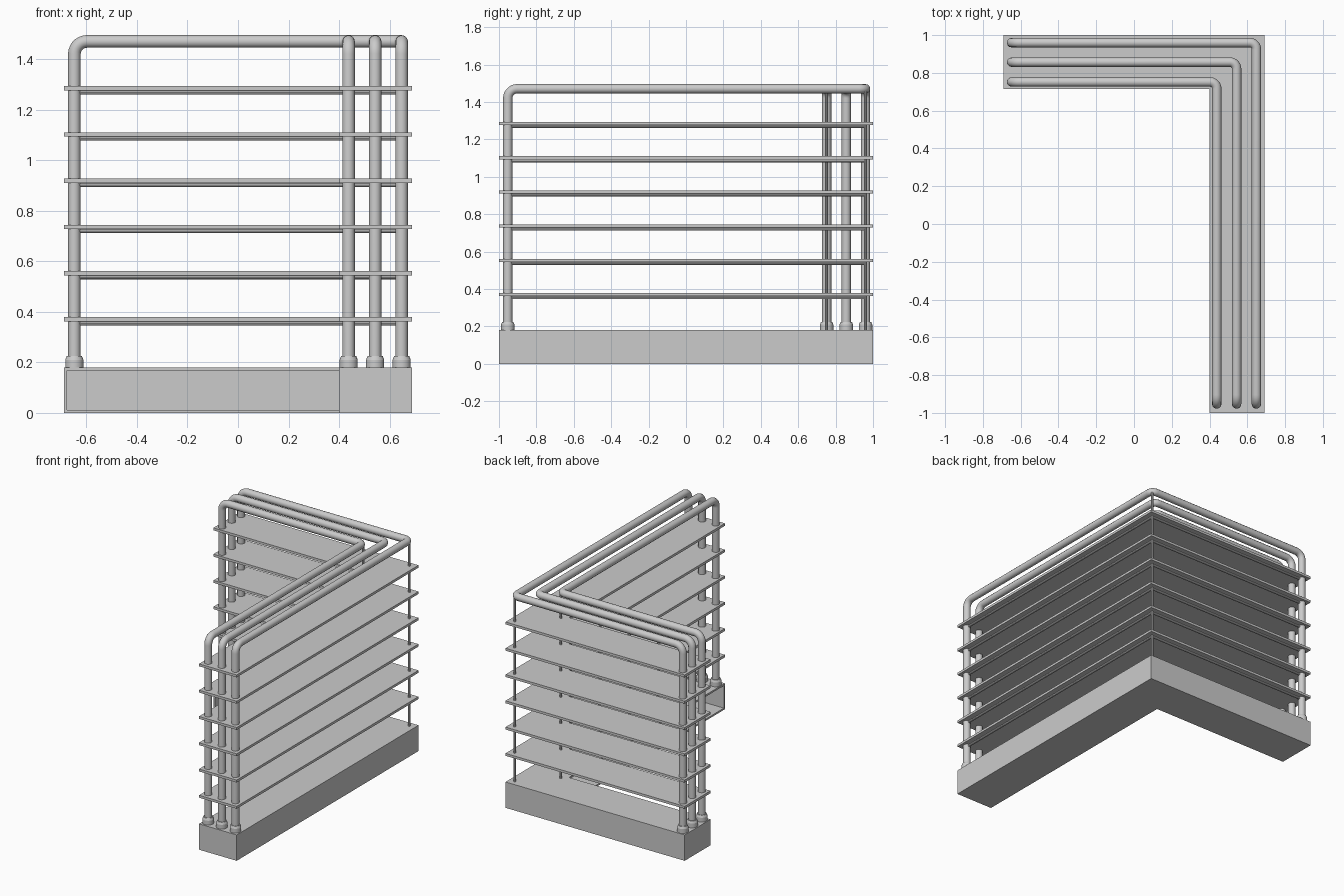
import bpy, bmesh, math
from mathutils import Vector

if "Cube" in bpy.data.objects:
    bpy.data.objects.remove(bpy.data.objects["Cube"])

# L-shaped footprint shared by base and shelves
L = [(-0.69, 1), (-0.69, 0.715), (0.40, 0.715), (0.40, -1), (0.69, -1), (0.69, 1)]
# (x, y) of each pipe's corner, outer to inner
CORNERS = [(0.648, 0.96), (0.543, 0.857), (0.438, 0.752)]
END_X, END_Y = -0.648, -0.953
TOP, BASE, R = 1.471, 0.18, 0.025


def finish(name, bm):
    bmesh.ops.recalc_face_normals(bm, faces=bm.faces)
    me = bpy.data.meshes.new(name)
    bm.to_mesh(me)
    bm.free()
    ob = bpy.data.objects.new(name, me)
    bpy.context.collection.objects.link(ob)
    return ob


def l_prism(name, z0, z1, open_sides=()):
    bm = bmesh.new()
    lo = [bm.verts.new((x, y, z0)) for x, y in L]
    hi = [bm.verts.new((x, y, z1)) for x, y in L]
    bm.faces.new(lo[::-1])
    bm.faces.new(hi)
    for i in range(6):
        if i not in open_sides:
            j = (i + 1) % 6
            bm.faces.new((lo[i], lo[j], hi[j], hi[i]))
    return finish(name, bm)


def fillet(points, radii, steps=7):
    """Round the right-angle inner corners of a path."""
    pts = [Vector(p) for p in points]
    out = [pts[0]]
    for i, r in enumerate(radii, 1):
        a = (pts[i - 1] - pts[i]).normalized()
        b = (pts[i + 1] - pts[i]).normalized()
        c = pts[i] + (a + b) * r
        for k in range(steps + 1):
            t = math.pi / 2 * k / steps
            out.append(c - b * r * math.cos(t) - a * r * math.sin(t))
    return out + [pts[-1]]


def tube(name, points, radius, res=4):
    cu = bpy.data.curves.new(name, 'CURVE')
    cu.dimensions = '3D'
    cu.bevel_depth = radius
    cu.bevel_resolution = res
    cu.use_fill_caps = True
    sp = cu.splines.new('POLY')
    sp.points.add(len(points) - 1)
    for p, co in zip(sp.points, points):
        p.co = (*co, 1)
    ob = bpy.data.objects.new(name, cu)
    bpy.context.collection.objects.link(ob)
    bpy.ops.object.select_all(action='DESELECT')
    ob.select_set(True)
    bpy.context.view_layer.objects.active = ob
    bpy.ops.object.convert(target='MESH')
    ob = bpy.context.object
    bpy.ops.object.shade_smooth_by_angle(angle=math.radians(40))
    return ob


def collar(name, x, y, n=24):
    profile = [(0.036, BASE), (0.036, 0.210), (0.030, 0.225)]
    bm = bmesh.new()
    rings = [[bm.verts.new((x + r * math.cos(2 * math.pi * i / n),
                            y + r * math.sin(2 * math.pi * i / n), z))
              for i in range(n)] for r, z in profile]
    for a, b in zip(rings, rings[1:]):
        for i in range(n):
            j = (i + 1) % n
            bm.faces.new((a[i], a[j], b[j], b[i]))
    bm.faces.new(rings[0])
    bm.faces.new(rings[-1])
    ob = finish(name, bm)
    bpy.ops.object.select_all(action='DESELECT')
    ob.select_set(True)
    bpy.context.view_layer.objects.active = ob
    bpy.ops.object.shade_smooth_by_angle(angle=math.radians(20))


# Hollow base, open on its two inner sides
base = l_prism("base", 0, BASE, open_sides=(1, 2))
mod = base.modifiers.new("walls", 'SOLIDIFY')
mod.thickness = 0.012
mod.offset = -1
mod.use_even_offset = True

# Shelves
shelf_z = [0.362 + 0.183 * i for i in range(6)]
for i, z in enumerate(shelf_z):
    l_prism(f"shelf_{i + 1}", z, z + 0.017)

# Bent rail pipes with collars at their feet
for i, (x, y) in enumerate(CORNERS):
    path = [(END_X, y, BASE), (END_X, y, TOP), (x, y, TOP),
            (x, END_Y, TOP), (x, END_Y, BASE)]
    tube(f"rail_pipe_{i + 1}", fillet(path, [0.05, 0.035, 0.05]), R)
    collar(f"collar_left_{i + 1}", END_X, y)
    collar(f"collar_front_{i + 1}", x, END_Y)

# Thin corner posts and shelf support rods on the outer and inner rails
for side, (x, y) in (("outer", CORNERS[0]), ("inner", CORNERS[2])):
    tube(f"corner_post_{side}", [(x, y, BASE), (x, y, TOP)], 0.008, 2)
    for i, z in enumerate(shelf_z):
        zc = z - 0.008
        tube(f"support_rod_{side}_{i + 1}",
             fillet([(END_X, y, zc), (x, y, zc), (x, END_Y, zc)], [0.01], 3), 0.008, 2)
